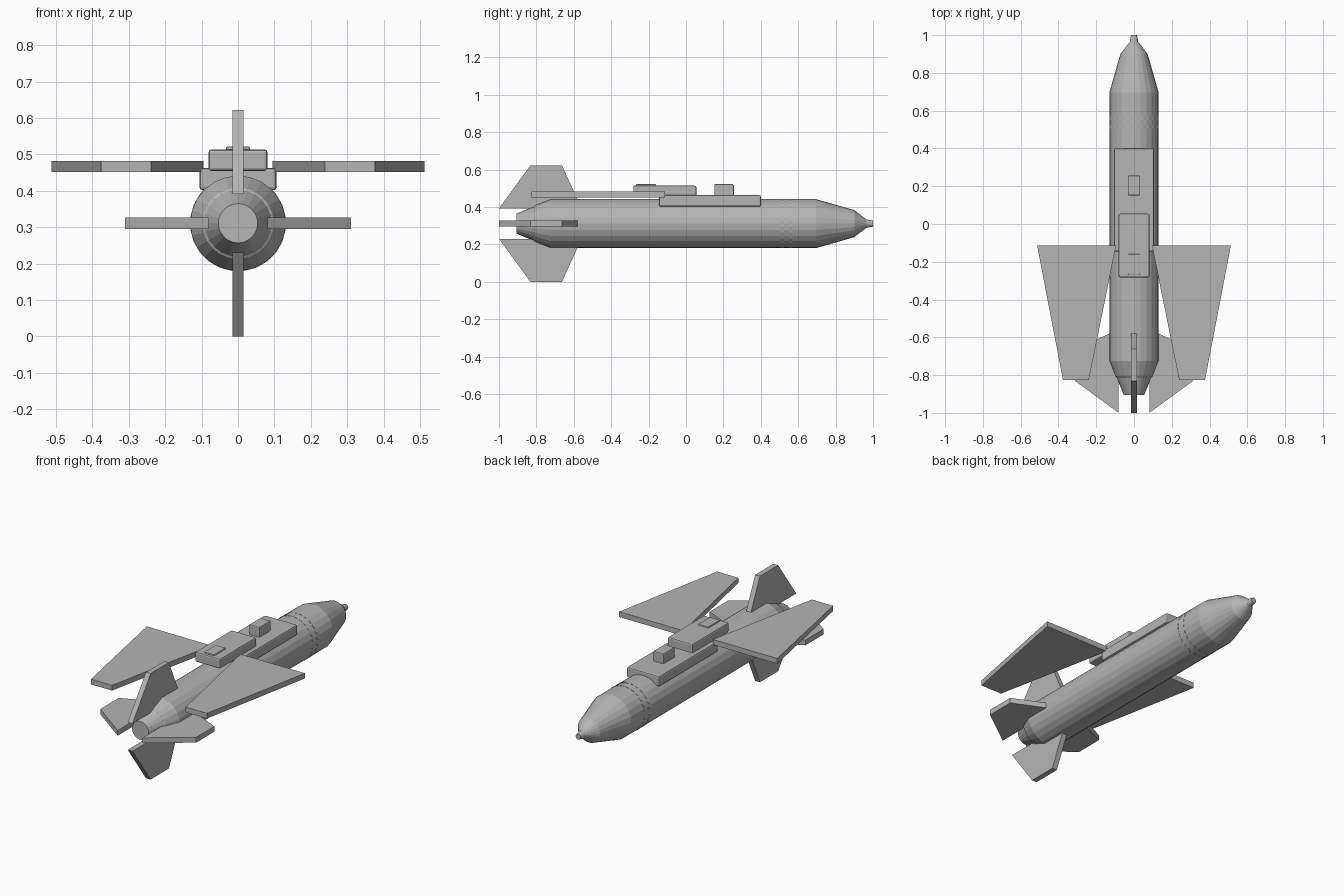
import bpy, bmesh, math
from mathutils import Vector

if "Cube" in bpy.data.objects:
    bpy.data.objects.remove(bpy.data.objects["Cube"])

AXIS_Z = 0.311

grey = bpy.data.materials.new("light_grey")
grey.diffuse_color = (0.46, 0.46, 0.46, 1)
grey.use_nodes = True
grey.node_tree.nodes["Principled BSDF"].inputs["Base Color"].default_value = grey.diffuse_color


def finish(name, bm):
    bmesh.ops.recalc_face_normals(bm, faces=bm.faces)
    mesh = bpy.data.meshes.new(name)
    bm.to_mesh(mesh)
    bm.free()
    mesh.materials.append(grey)
    obj = bpy.data.objects.new(name, mesh)
    bpy.context.collection.objects.link(obj)
    return obj


def lathe(name, profile, sides=24, turn=0.0):
    """Turn (y, radius) points around the long axis and cap both ends."""
    bm = bmesh.new()
    rings = []
    for y, r in profile:
        angles = [2 * math.pi * (i + turn) / sides for i in range(sides)]
        rings.append([bm.verts.new((r * math.cos(a), y, AXIS_Z + r * math.sin(a))) for a in angles])
    for a, b in zip(rings, rings[1:]):
        for i in range(sides):
            j = (i + 1) % sides
            bm.faces.new((a[i], a[j], b[j], b[i]))
    bm.faces.new(rings[0])
    bm.faces.new(rings[-1])
    return finish(name, bm)


def plate(name, outline, direction, normal, centre_z, thickness):
    """Extrude an outline of (distance from axis, y) points into a flat panel."""
    d, n = Vector(direction), Vector(normal) * thickness / 2
    bm = bmesh.new()
    base = [d * r + Vector((0, y, centre_z)) for r, y in outline]
    low = [bm.verts.new(p - n) for p in base]
    high = [bm.verts.new(p + n) for p in base]
    bm.faces.new(low)
    bm.faces.new(high)
    for i in range(len(base)):
        j = (i + 1) % len(base)
        bm.faces.new((low[i], low[j], high[j], high[i]))
    return finish(name, bm)


def box(name, half_x, y0, y1, z0, z1, bevel):
    bm = bmesh.new()
    bmesh.ops.create_cube(bm, size=1)
    for v in bm.verts:
        v.co = (v.co.x * 2 * half_x, (y0 + y1) / 2 + v.co.y * (y1 - y0),
                (z0 + z1) / 2 + v.co.z * (z1 - z0))
    obj = finish(name, bm)
    mod = obj.modifiers.new("edge_bevel", 'BEVEL')
    mod.width = bevel
    mod.segments = 2
    return obj


# Fuselage with a stepped tail cone and tapered nose
lathe("body", [(-0.905, 0.054), (-0.812, 0.092), (-0.808, 0.098), (-0.725, 0.131),
               (0.695, 0.131), (0.90, 0.072), (0.965, 0.022)])
lathe("nose_fuse", [(0.955, 0.023), (0.967, 0.022), (1.0, 0.016)], 16)

# Thin bands around the front of the body
for k, y in enumerate((0.515, 0.56)):
    lathe(f"body_band_{k + 1}", [(y - 0.01, 0.132), (y + 0.01, 0.132)], 24, 0.5)

# Stacked housings on the back
box("saddle_housing", 0.106, -0.145, 0.40, 0.402, 0.463, 0.008)
box("wing_housing", 0.081, -0.282, 0.055, 0.455, 0.514, 0.008)
box("front_lug", 0.033, 0.152, 0.256, 0.455, 0.522, 0.005)
box("rear_lug", 0.033, -0.268, -0.16, 0.50, 0.522, 0.005)

# Main wings
wing = [(0.095, -0.113), (0.513, -0.113), (0.376, -0.826), (0.239, -0.826)]
for side, s in (("right", 1), ("left", -1)):
    plate(f"{side}_wing", wing, (s, 0, 0), (0, 0, 1), 0.467, 0.031)

# Four tail fins in a cross
fin = [(0.081, -1.0), (0.311, -0.832), (0.311, -0.663), (0.081, -0.558)]
for side, d, n in (("right", (1, 0, 0), (0, 0, 1)), ("left", (-1, 0, 0), (0, 0, 1)),
                   ("top", (0, 0, 1), (1, 0, 0)), ("bottom", (0, 0, -1), (1, 0, 0))):
    plate(f"{side}_tail_fin", fin, d, n, AXIS_Z, 0.031)
